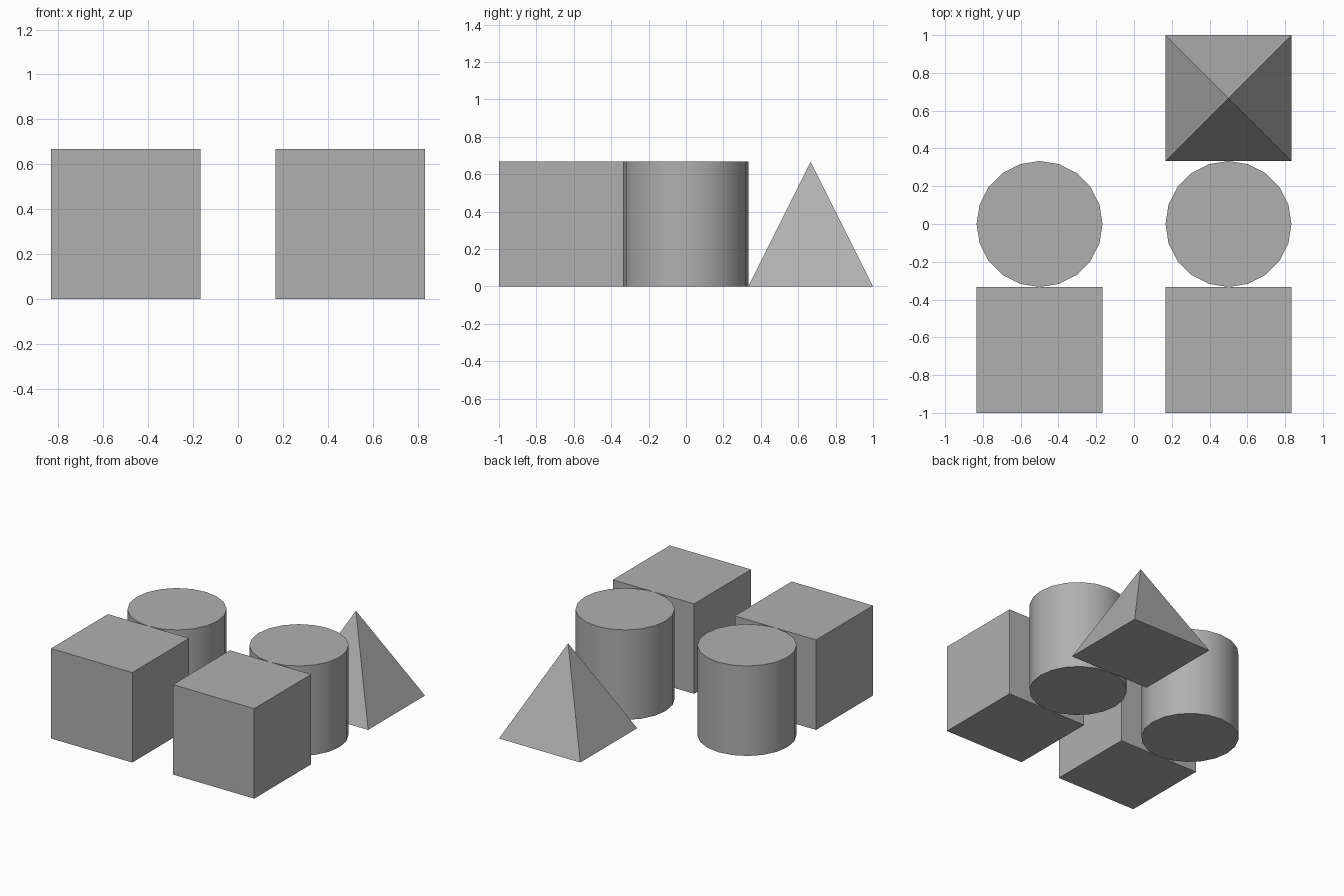
import bpy
import math

if "Cube" in bpy.data.objects:
    bpy.data.objects.remove(bpy.data.objects["Cube"])

S = 2 / 3          # edge length of every block
R = S / 2

grey = bpy.data.materials.new("dark_grey")
grey.diffuse_color = (0.435, 0.435, 0.435, 1)
grey.use_nodes = True
grey.node_tree.nodes["Principled BSDF"].inputs["Base Color"].default_value = grey.diffuse_color


def finish(name):
    obj = bpy.context.object
    obj.name = name
    obj.data.materials.append(grey)


for side, x in (("left", -0.5), ("right", 0.5)):
    # Front cubes
    bpy.ops.mesh.primitive_cube_add(size=S, location=(x, -S, R))
    finish(f"{side}_cube")

    # Middle 20-sided cylinders
    bpy.ops.mesh.primitive_cylinder_add(vertices=20, radius=R, depth=S, location=(x, 0, R))
    finish(f"{side}_cylinder")
    bpy.ops.object.shade_smooth_by_angle(angle=math.radians(30))

# Square pyramid at the back right
bpy.ops.mesh.primitive_cone_add(vertices=4, radius1=R * math.sqrt(2), radius2=0, depth=S,
                                location=(0.5, S, R), rotation=(0, 0, math.pi / 4))
finish("right_pyramid")
